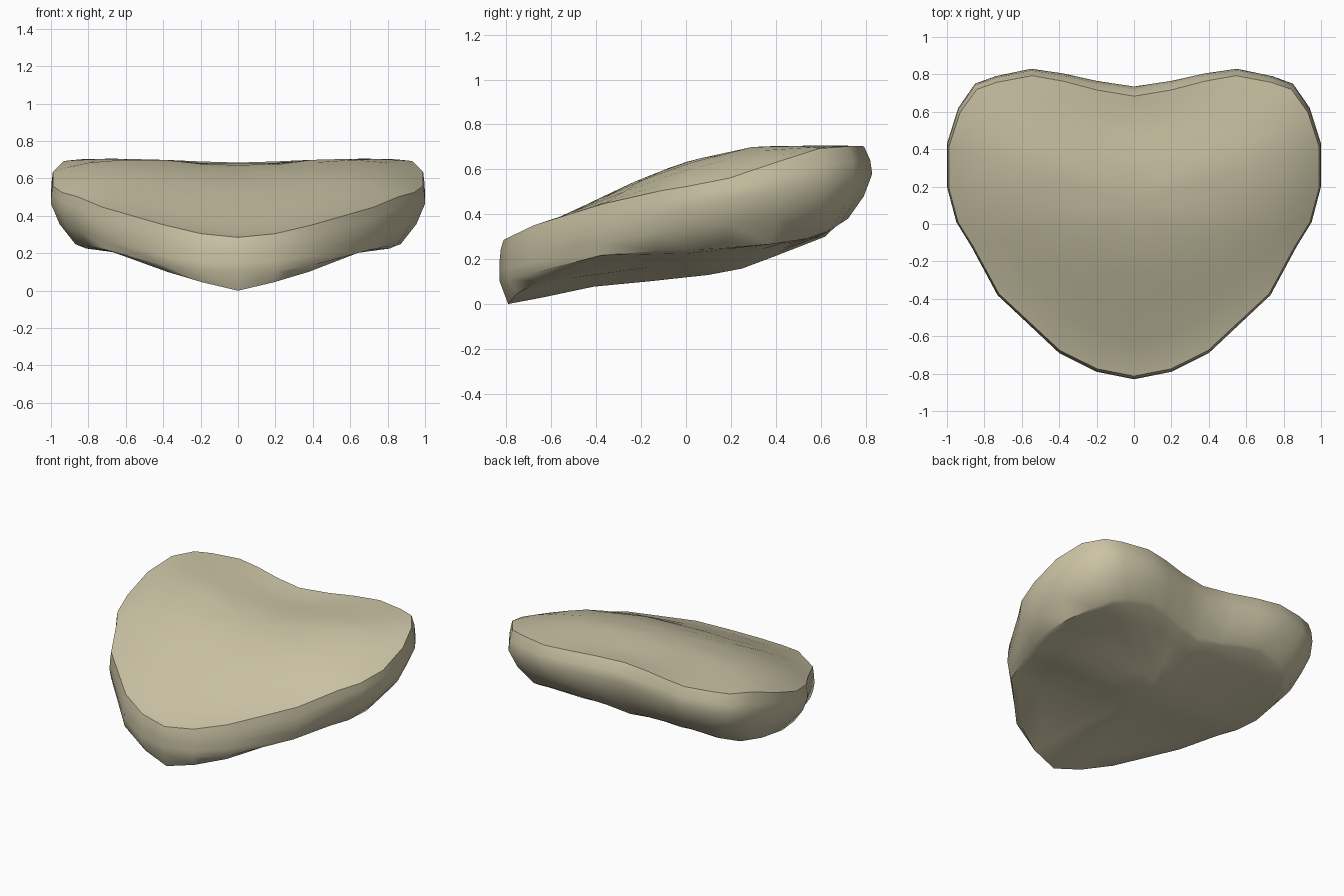
import bpy, bmesh, math
from mathutils import Vector

if "Cube" in bpy.data.objects:
    bpy.data.objects.remove(bpy.data.objects["Cube"], do_unlink=True)


def interp(pairs, v):
    """Piecewise linear lookup."""
    if v <= pairs[0][0]:
        return pairs[0][1]
    for (a, za), (b, zb) in zip(pairs, pairs[1:]):
        if v <= b:
            return za + (zb - za) * (v - a) / (b - a)
    return pairs[-1][1]


# Heart outline, right half from front tip to back notch
half = [(0, -.83), (.2, -.79), (.4, -.69), (.73, -.38), (.87, -.12),
        (.95, .01), (1, .2), (1, .43), (.94, .62), (.85, .75), (.74, .79),
        (.55, .83), (.38, .805), (.2, .765), (0, .735)]
outline = half + [(-x, y) for x, y in half[-2:0:-1]]

# Height profiles from front to back
rim_z = [(-.81, .3), (-.7, .35), (-.4, .44), (-.14, .5), (.16, .55),
         (.4, .63), (.55, .69), (.75, .705)]
crown_z = [(-.8, .3), (-.7, .37), (-.4, .47), (-.18, .57), (.05, .65),
           (.3, .71), (.8, .71)]
mid_z = [(-.82, .2), (-.4, .32), (0, .43), (.4, .5), (.83, .58)]
low_z = [(-.82, .1), (-.33, .23), (0, .24), (.3, .255), (.6, .3), (.72, .38)]
belly_z = [(-.79, 0), (-.53, .05), (-.4, .08), (.05, .12), (.26, .16),
           (.62, .3), (.72, .38)]
keel_slope = [(-.4, .2), (.1, .12)]
low_width = [(-.82, 1), (-.4, .96), (0, .89), (.4, .85)]
CENTRE = Vector((0, .1, 0))


def valley(x):
    return math.exp(-(x / .4) ** 2)


def rim_point(x, y):
    y *= .96 - .03 * valley(x) if y > 0 else .98
    return Vector((x * .99, y, interp(rim_z, y) - .015 * valley(x)))


def mid_point(x, y):
    return Vector((x, y, interp(mid_z, y)))


def edge_point(x, y):
    """Rounded step between the rim and the widest line."""
    a, b = rim_point(x, y), mid_point(x, y)
    p = a.lerp(b, .75)
    p.z = (a.z + b.z) / 2
    return p


def low_point(x, y):
    ly = y * .87 if y > 0 else y
    return Vector((x * interp(low_width, y), ly, interp(low_z, ly)))


def shoulder_point(x, y):
    a, b = mid_point(x, y), low_point(x, y)
    p = a.lerp(b, .35)
    p.z = a.z * .5 + b.z * .5
    return p


def top_point(x, y, s):
    """Domed upper face, dipping softly in front of the notch lip."""
    r = rim_point(x, y)
    p = CENTRE.lerp(r, s)
    dip = .045 * valley(p.x) * min(1, max(0, p.y) * 2)
    w = 1 - s ** 5
    p.z = r.z * (1 - w) + (interp(crown_z, p.y) - dip) * w
    return p


def bottom_point(x, y, s):
    """Underside with a shallow keel towards the front tip."""
    p = CENTRE.lerp(low_point(x, y), s)
    keel = interp(keel_slope, p.y) * abs(p.x)
    p.z = min(interp(low_z, p.y), interp(belly_z, p.y) + keel)
    return p


# Stack of rings from the crown, over the rim and wall, to the belly
rings = [[top_point(x, y, s) for x, y in outline]
         for s in (.2, .42, .62, .8, .93)]
for maker in (rim_point, edge_point, mid_point, shoulder_point, low_point):
    rings.append([maker(x, y) for x, y in outline])
rings += [[bottom_point(x, y, s) for x, y in outline]
          for s in (.96, .8, .55, .28)]

bm = bmesh.new()
loops = [[bm.verts.new(p) for p in ring] for ring in rings]
n = len(outline)
for a, b in zip(loops, loops[1:]):
    for i in range(n):
        j = (i + 1) % n
        bm.faces.new((a[i], b[i], b[j], a[j]))
for loop, p in ((loops[0], top_point(0, 0, 0)), (loops[-1], bottom_point(0, 0, 0))):
    tip = bm.verts.new(p)
    for i in range(n):
        bm.faces.new((tip, loop[i], loop[(i + 1) % n]))
bmesh.ops.recalc_face_normals(bm, faces=bm.faces)

mesh = bpy.data.meshes.new("heart_cushion")
bm.to_mesh(mesh)
bm.free()
cushion = bpy.data.objects.new("heart_cushion", mesh)
bpy.context.collection.objects.link(cushion)

# Single sand-beige material
mat = bpy.data.materials.new("sand_beige")
mat.use_nodes = True
color = (.6, .55, .38, 1)
mat.diffuse_color = color
mat.node_tree.nodes["Principled BSDF"].inputs["Base Color"].default_value = color
mesh.materials.append(mat)

bpy.ops.object.select_all(action='DESELECT')
cushion.select_set(True)
bpy.context.view_layer.objects.active = cushion
bpy.ops.object.shade_smooth_by_angle(angle=math.radians(40))
